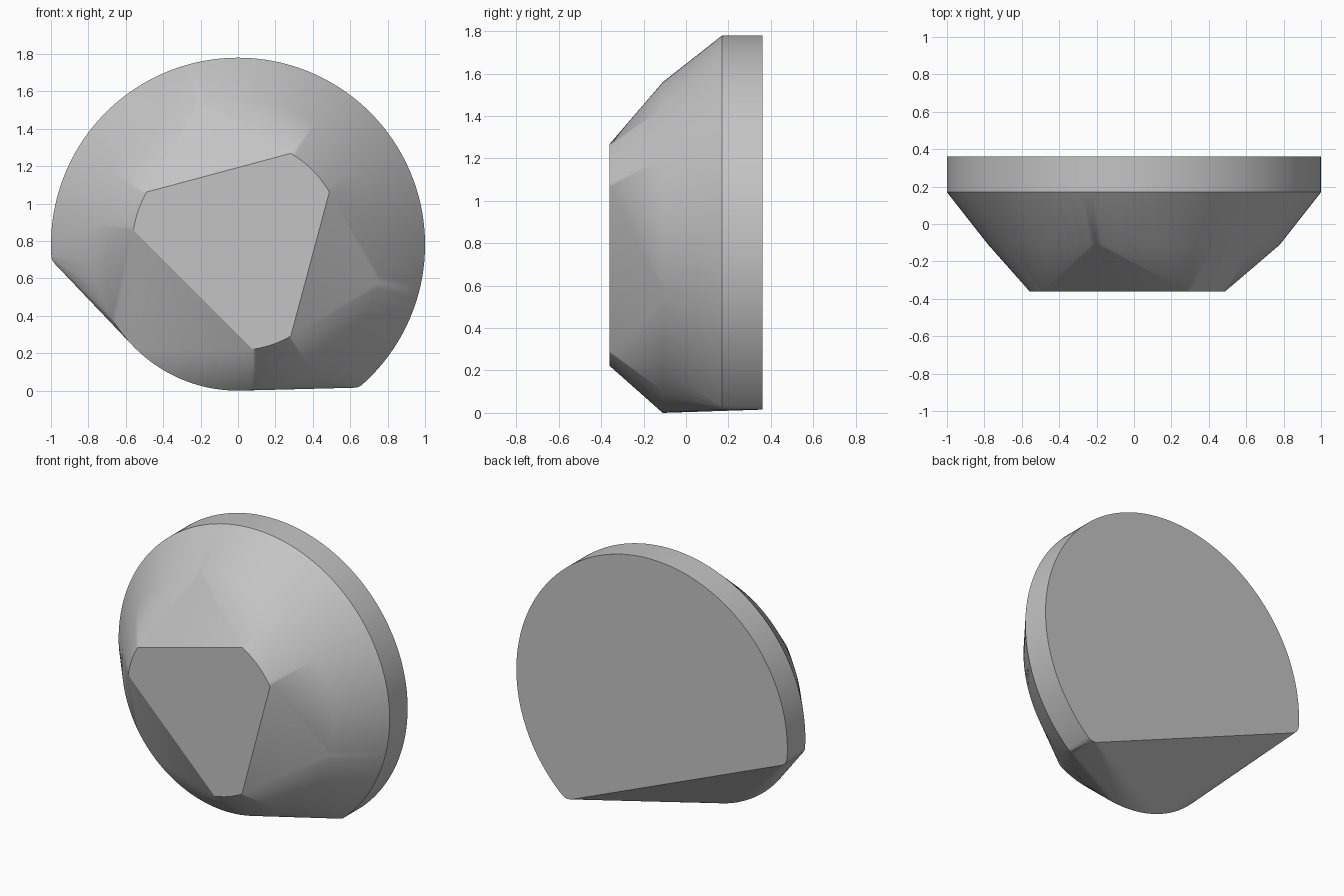
import bpy
import bmesh
from math import sin, cos, radians, sqrt, tau, atan2
from mathutils import Vector

cube = bpy.data.objects.get("Cube")
if cube:
    bpy.data.objects.remove(cube, do_unlink=True)

CZ = 0.78        # height of the common axis
SEGMENTS = 144


def arc(radius, start, end, steps, cx=0.0, cz=0.0):
    """Points on an arc in the x-z plane, angles in radians."""
    return [(cx + radius * cos(start + (end - start) * i / steps),
             cz + radius * sin(start + (end - start) * i / steps))
            for i in range(steps + 1)]


def cut_disc(cut, fillet, direction):
    """Unit disc with one side cut straight off and its two corners rounded."""
    along = cut - fillet
    across = sqrt((1 - fillet) ** 2 - along ** 2)
    half = atan2(across, along)
    points = arc(1, direction + half, direction + tau - half, SEGMENTS)
    for side in (-1, 1):
        a = direction + side * half
        points += arc(fillet, direction, a, 12,
                      (1 - fillet) * cos(a), (1 - fillet) * sin(a))
    return points


# Base outline, mid circle and the front face with three straight sides
base = cut_disc(0.475, 0.07, radians(247.5))
middle = arc(0.78, 0, tau, SEGMENTS)[:-1]
front = []
for start, end in ((30, 60), (150, 172), (278, 300)):
    front += arc(0.564, radians(start), radians(end), 12)

# Skin the sections into one solid
bm = bmesh.new()
for y, ring in ((0.36, base), (0.17, base), (-0.11, middle), (-0.36, front)):
    for x, z in ring:
        bm.verts.new((x, y, z + CZ))
bmesh.ops.remove_doubles(bm, verts=bm.verts[:], dist=0.0005)
hull = bmesh.ops.convex_hull(bm, input=bm.verts[:])
unused = {g for key in ("geom_interior", "geom_unused") for g in hull[key]
          if isinstance(g, bmesh.types.BMVert)}
bmesh.ops.delete(bm, geom=list(unused), context='VERTS')
bmesh.ops.dissolve_limit(bm, angle_limit=radians(0.1),
                         verts=bm.verts[:], edges=bm.edges[:])
bmesh.ops.recalc_face_normals(bm, faces=bm.faces[:])
mesh = bpy.data.meshes.new("faceted_dome")
bm.to_mesh(mesh)
bm.free()

dome = bpy.data.objects.new("faceted_dome", mesh)
bpy.context.collection.objects.link(dome)

# Plain grey
grey = bpy.data.materials.new("light_grey")
grey.use_nodes = True
colour = (0.55, 0.55, 0.55, 1)
grey.diffuse_color = colour
grey.node_tree.nodes["Principled BSDF"].inputs["Base Color"].default_value = colour
mesh.materials.append(grey)

# Smooth shading with sharp rims and flat facets
bpy.ops.object.select_all(action='DESELECT')
dome.select_set(True)
bpy.context.view_layer.objects.active = dome
bpy.ops.object.shade_smooth_by_angle(angle=radians(28))
weighted = dome.modifiers.new("facet_normals", 'WEIGHTED_NORMAL')
weighted.keep_sharp = True
